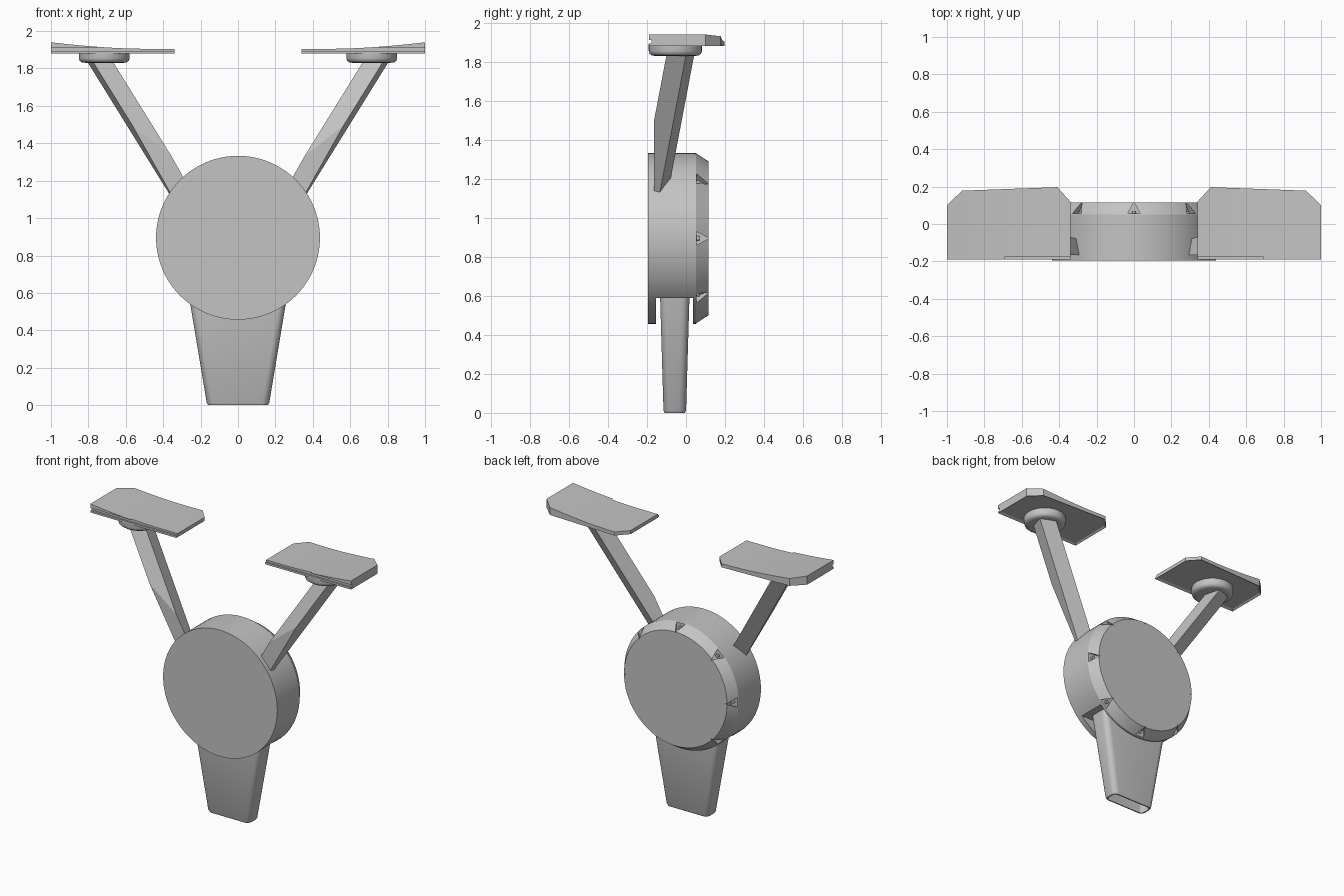
import bpy, bmesh
from math import sin, cos, pi, radians
from mathutils import Vector, Matrix

cube = bpy.data.objects.get("Cube")
if cube:
    bpy.data.objects.remove(cube, do_unlink=True)

grey = bpy.data.materials.new("light_grey")
grey.use_nodes = True
colour = (0.55, 0.55, 0.55, 1)
grey.diffuse_color = colour
grey.node_tree.nodes["Principled BSDF"].inputs["Base Color"].default_value = colour


def finish(name, bm):
    """Turn a bmesh into a named, shaded object."""
    bmesh.ops.recalc_face_normals(bm, faces=bm.faces)
    mesh = bpy.data.meshes.new(name)
    bm.to_mesh(mesh)
    bm.free()
    mesh.materials.append(grey)
    obj = bpy.data.objects.new(name, mesh)
    bpy.context.collection.objects.link(obj)
    return obj


def smooth(obj, angle=30):
    bpy.ops.object.select_all(action='DESELECT')
    obj.select_set(True)
    bpy.context.view_layer.objects.active = obj
    bpy.ops.object.shade_smooth_by_angle(angle=radians(angle))


def loft(name, rings):
    """Skin a stack of point rings and cap both ends."""
    bm = bmesh.new()
    loops = [[bm.verts.new(p) for p in ring] for ring in rings]
    n = len(loops[0])
    for a, b in zip(loops, loops[1:]):
        for i in range(n):
            j = (i + 1) % n
            bm.faces.new((a[i], a[j], b[j], b[i]))
    bm.faces.new(loops[0])
    bm.faces.new(loops[-1])
    return finish(name, bm)


def cut(obj, cutter):
    """Subtract a cutter and remove it."""
    cutter.hide_render = True
    mod = obj.modifiers.new("cut", 'BOOLEAN')
    mod.operation, mod.solver, mod.object = 'DIFFERENCE', 'EXACT', cutter
    bpy.context.view_layer.objects.active = obj
    bpy.ops.object.modifier_apply(modifier=mod.name)
    bpy.data.objects.remove(cutter, do_unlink=True)


def box(name, x0, x1, y0, y1, z0, z1):
    return loft(name, [[(x0, y0, z), (x1, y0, z), (x1, y1, z), (x0, y1, z)] for z in (z0, z1)])


HUB_Z, HUB_R = 0.895, 0.438


def hub_ring(r, y):
    return [(r * sin(2 * pi * i / 96), y, HUB_Z + r * cos(2 * pi * i / 96)) for i in range(96)]


# Round hub with a chamfered back
hub = loft("hub", [hub_ring(HUB_R, -0.195), hub_ring(HUB_R, 0.05), hub_ring(0.395, 0.115)])
cut(hub, box("leg_pocket_cutter", -0.36, 0.36, -0.155, 0.035, 0.4, 0.59))

# Eight triangular screw notches around the back rim
for k in range(8):
    turn = Matrix.Translation((0, 0, HUB_Z)) @ Matrix.Rotation(k * pi / 4, 4, 'Y')
    tri = [(-0.034, 0.055), (0.034, 0.055), (0, 0.118)]
    cut(hub, loft("notch_cutter", [[turn @ Vector((x, y, r)) for x, y in tri] for r in (0.385, 0.47)]))
    loft("screw_%d" % (k + 1), [[turn @ Vector((0.011 * cos(a * pi / 6), y, 0.405 + 0.011 * sin(a * pi / 6)))
                                for a in range(12)] for y in (0.045, 0.068)])
smooth(hub)


def rounded(z, inset=0.0):
    """Rounded rectangular leg section at a height."""
    w, d, r = 0.165 + 0.167 * z - inset, 0.0575 + 0.03 * z - inset, 0.04 - inset
    pts = []
    for q, (sx, sy) in enumerate(((1, 1), (-1, 1), (-1, -1), (1, -1))):
        for i in range(7):
            a = (q + i / 6) * pi / 2
            pts.append((sx * (w - r) + r * cos(a), -0.0575 + sy * (d - r) + r * sin(a), z))
    return pts


# Tapered hollow leg
inner_top = [(x, y, 0.56) for x, y, z in rounded(0.56, 0.014)]
smooth(loft("leg", [rounded(0.59), rounded(0.012), rounded(0, 0.006), rounded(0, 0.014), inner_top]))


def pad_top(x):
    return 1.905 + 0.035 * (max(0, x - 0.5) / 0.5) ** 1.7


def build_pad(side, s):
    # Pad plate with a flat bottom and an upswept outer end
    outline = [(0.34, -0.19), (1, -0.19), (1, 0.1), (0.92, 0.178), (0.41, 0.197), (0.34, 0.12)]
    bm = bmesh.new()
    bm.faces.new([bm.verts.new((x, y, 1.88)) for x, y in outline])
    for x in (0.41, 0.5, 0.58, 0.66, 0.74, 0.8, 0.86, 0.92, 0.96):
        bmesh.ops.bisect_plane(bm, geom=bm.verts[:] + bm.edges[:] + bm.faces[:],
                               plane_co=(x, 0, 0), plane_no=(1, 0, 0))
    base = bm.faces[:]
    ext = bmesh.ops.extrude_face_region(bm, geom=base, use_keep_orig=True)
    for v in ext["geom"]:
        if isinstance(v, bmesh.types.BMVert):
            v.co.z = pad_top(v.co.x)
    bmesh.ops.recalc_face_normals(bm, faces=bm.faces)
    # Shallow recess inside the bottom rim
    bottom = [f for f in bm.faces if f.normal.z < -0.9]
    bmesh.ops.inset_region(bm, faces=bottom, thickness=0.016, depth=0)
    for v in {v for f in bottom for v in f.verts}:
        v.co.z += 0.008
    for v in bm.verts:
        v.co.x *= s
    pad = finish(side + "_pad", bm)
    xs = sorted((s * 0.3, s * 1.05))
    cut(pad, box("groove_cutter", xs[0], xs[1], -0.25, -0.177, 1.893, 1.912))
    smooth(pad, 20)

    # Round mount under the pad
    profile = [(0.1, 1.83), (0.12, 1.833), (0.132, 1.842), (0.136, 1.855), (0.136, 1.892)]
    smooth(loft(side + "_mount", [[(s * 0.715 + r * cos(a * pi / 24), -0.055 + r * sin(a * pi / 24), z)
                                  for a in range(48)] for r, z in profile]), 40)


def build_arm(side, s):
    # Slanted four-sided arm, trimmed flat behind the hub front
    section = [(0.668, -0.07), (0.775, -0.1), (0.805, 0), (0.7, 0.042)]
    along = Vector((0.62, 0.19, 1))
    rings = []
    for end in (0, 1):
        ring = []
        for x, y in section:
            p = Vector((x, y, 1.835))
            if end:
                p -= along * (0.62 + 0.62 * (x - 0.668) + 0.05)
            ring.append((s * p.x, p.y, p.z))
        rings.append(ring)
    arm = loft(side + "_arm", rings)
    cut(arm, box("arm_trim_cutter", -1.2, 1.2, -0.5, -0.165, 0.8, 2))


for side, s in (("left", 1), ("right", -1)):
    build_pad(side, s)
    build_arm(side, s)
